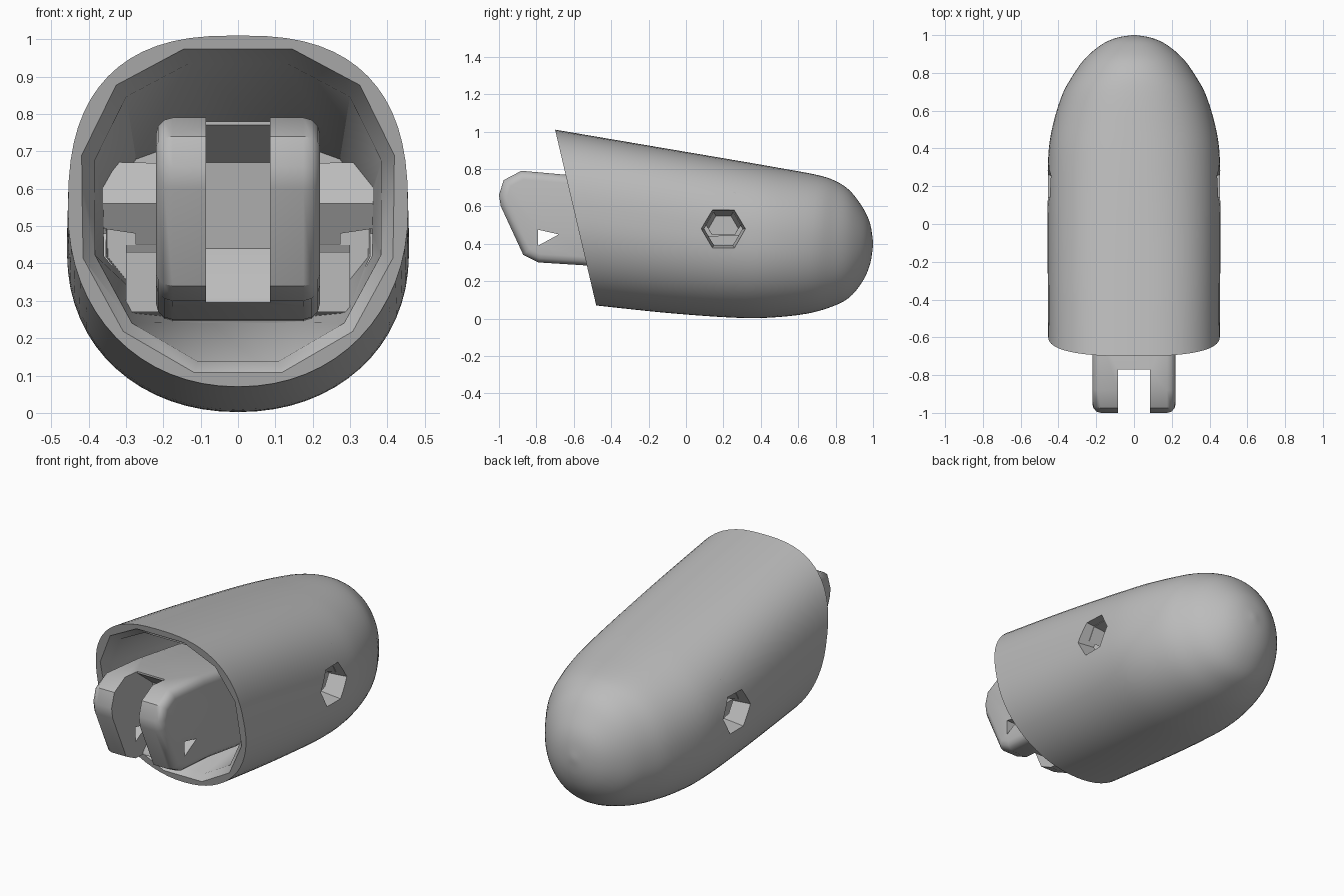
import bpy
import bmesh
from math import cos, sin, pi, radians, copysign
from mathutils import Vector, Matrix

if "Cube" in bpy.data.objects:
    bpy.data.objects.remove(bpy.data.objects["Cube"], do_unlink=True)

grey = bpy.data.materials.new("plain grey")
grey.use_nodes = True
GREY = (0.5, 0.5, 0.5, 1)
grey.diffuse_color = GREY
grey.node_tree.nodes["Principled BSDF"].inputs["Base Color"].default_value = GREY


def make_object(name, bm):
    bmesh.ops.recalc_face_normals(bm, faces=bm.faces)
    mesh = bpy.data.meshes.new(name)
    bm.to_mesh(mesh)
    bm.free()
    mesh.materials.append(grey)
    obj = bpy.data.objects.new(name, mesh)
    bpy.context.collection.objects.link(obj)
    return obj


def finish(obj, angle):
    bpy.ops.object.select_all(action='DESELECT')
    bpy.context.view_layer.objects.active = obj
    obj.select_set(True)
    for mod in list(obj.modifiers):
        bpy.ops.object.modifier_apply(modifier=mod.name)
    bpy.ops.object.shade_smooth_by_angle(angle=radians(angle))


def cut(obj, cutter):
    mod = obj.modifiers.new("cut", 'BOOLEAN')
    mod.operation, mod.solver, mod.object = 'DIFFERENCE', 'EXACT', cutter
    cutter.hide_render = True
    cutter.hide_viewport = True


def smooth_stations(stations, steps):
    """Catmull-Rom interpolation between stations."""
    out = []
    pts = [stations[0]] + stations + [stations[-1]]
    for a, b, c, d in zip(pts, pts[1:], pts[2:], pts[3:]):
        for k in range(steps):
            t = k / steps
            out.append([q + t / 2 * (r - p + t * (2*p - 5*q + 4*r - s + t * (3*q - p - 3*r + s)))
                        for p, q, r, s in zip(a, b, c, d)])
    return out + [stations[-1]]


def loft(name, stations, segments, turn=0.0):
    """Rounded rings; station = top y, top z, bottom y, bottom z, half width, top power."""
    bm = bmesh.new()
    rings = []
    for yt, zt, yb, zb, width, power in stations:
        top, bottom = Vector((0, yt, zt)), Vector((0, yb, zb))
        ring = []
        for i in range(segments):
            a = 2 * pi * (i + turn) / segments
            p = 2 / (power if sin(a) > 0 else 2.1)
            x = copysign(abs(cos(a)) ** p, cos(a)) * width
            v = copysign(abs(sin(a)) ** p, sin(a))
            pos = (top + bottom) / 2 + (top - bottom) * v / 2
            ring.append(bm.verts.new((x, pos.y, pos.z)))
        rings.append(ring)
    for r, s in zip(rings, rings[1:]):
        for i in range(segments):
            j = (i + 1) % segments
            bm.faces.new((r[i], r[j], s[j], s[i]))
    bm.faces.new(rings[0])
    bm.faces.new(rings[-1])
    return make_object(name, bm)


def extrude_profile(name, profile, x0, x1):
    bm = bmesh.new()
    face = bm.faces.new([bm.verts.new((x0, y, z)) for y, z in profile])
    new = bmesh.ops.extrude_face_region(bm, geom=[face])["geom"]
    bmesh.ops.translate(bm, vec=(x1 - x0, 0, 0),
                        verts=[v for v in new if isinstance(v, bmesh.types.BMVert)])
    return make_object(name, bm)


def side_cone(name, side, x_in, x_out, r_in, r_out, z):
    """Six-sided tapered shape lying along x."""
    bm = bmesh.new()
    bmesh.ops.create_cone(bm, cap_ends=True, segments=6, radius1=r_in, radius2=r_out,
                          depth=x_out - x_in)
    spin = Matrix.Rotation(side * pi / 2, 4, 'Y')
    bmesh.ops.transform(bm, verts=bm.verts, matrix=spin)
    bmesh.ops.translate(bm, verts=bm.verts, vec=(side * (x_in + x_out) / 2, 0.2, z))
    return make_object(name, bm)


# Outer shell with a rounded tip
outer = [
    (-0.70, 1.01, -0.48, 0.07, 0.455, 2.6),
    (-0.20, 0.925, -0.10, 0.03, 0.457, 2.6),
    (0.30, 0.84, 0.25, 0.005, 0.457, 2.4),
    (0.50, 0.805, 0.45, 0.005, 0.44, 2.3),
    (0.70, 0.768, 0.64, 0.025, 0.386, 2.2),
    (0.80, 0.735, 0.77, 0.06, 0.325, 2.1),
    (0.88, 0.68, 0.87, 0.11, 0.26, 2.1),
    (0.95, 0.585, 0.945, 0.20, 0.175, 2.1),
    (0.985, 0.505, 0.985, 0.295, 0.095, 2.1),
    (1.0, 0.41, 1.0, 0.39, 0.01, 2.1),
]
shell = loft("finger_shell", smooth_stations(outer, 4), 64)

# Faceted cavity with a flared mouth
cavity = loft("cavity_cutter", [
    (-0.76, 0.995, -0.54, 0.09, 0.44, 2.5),
    (-0.69, 0.985, -0.49, 0.09, 0.43, 2.5),
    (-0.64, 0.945, -0.45, 0.125, 0.395, 2.5),
    (0.40, 0.74, 0.40, 0.235, 0.36, 2.5),
], 12, 0.5)
cut(shell, cavity)

# Side holes
for side, word in ((1, "left"), (-1, "right")):
    cut(shell, side_cone(word + "_hole_cutter", side, 0.28, 0.50, 0.09, 0.125, 0.48))
finish(shell, 35)

# Bosses and rails joining the walls to the hinge inside
for side, word in ((1, "left"), (-1, "right")):
    boss = side_cone(word + "_hole_boss", side, 0.19, 0.40, 0.125, 0.13, 0.56)
    cut(boss, side_cone(word + "_boss_cutter", side, 0.27, 0.50, 0.08, 0.125, 0.48))
    finish(boss, 20)
    rail = extrude_profile(word + "_inner_rail",
                           [(-0.25, 0.27), (-0.25, 0.43), (0.42, 0.45), (0.42, 0.25)],
                           side * 0.19, side * 0.30)
    finish(rail, 20)

# Forked hinge
hinge = extrude_profile("forked_hinge", [
    (-1.0, 0.66), (-0.975, 0.74), (-0.88, 0.79), (-0.6, 0.765), (0.45, 0.60),
    (0.45, 0.24), (-0.3, 0.25), (-0.55, 0.285), (-0.79, 0.30), (-0.87, 0.34), (-0.99, 0.60),
], -0.22, 0.22)
bevel = hinge.modifiers.new("rounded edges", 'BEVEL')
bevel.width, bevel.segments = 0.045, 3
bevel.limit_method, bevel.angle_limit = 'ANGLE', radians(70)
slot = extrude_profile("slot_cutter", [
    (-1.1, 0.9), (-0.77, 0.9), (-0.77, 0.77), (-0.64, 0.67), (-0.60, 0.44),
    (-0.72, 0.31), (-0.74, 0.2), (-1.1, 0.2),
], -0.085, 0.085)
cut(hinge, slot)
pin_hole = extrude_profile("pin_hole_cutter",
                           [(-0.79, 0.39), (-0.79, 0.475), (-0.68, 0.45)], -0.3, 0.3)
cut(hinge, pin_hole)
finish(hinge, 35)
